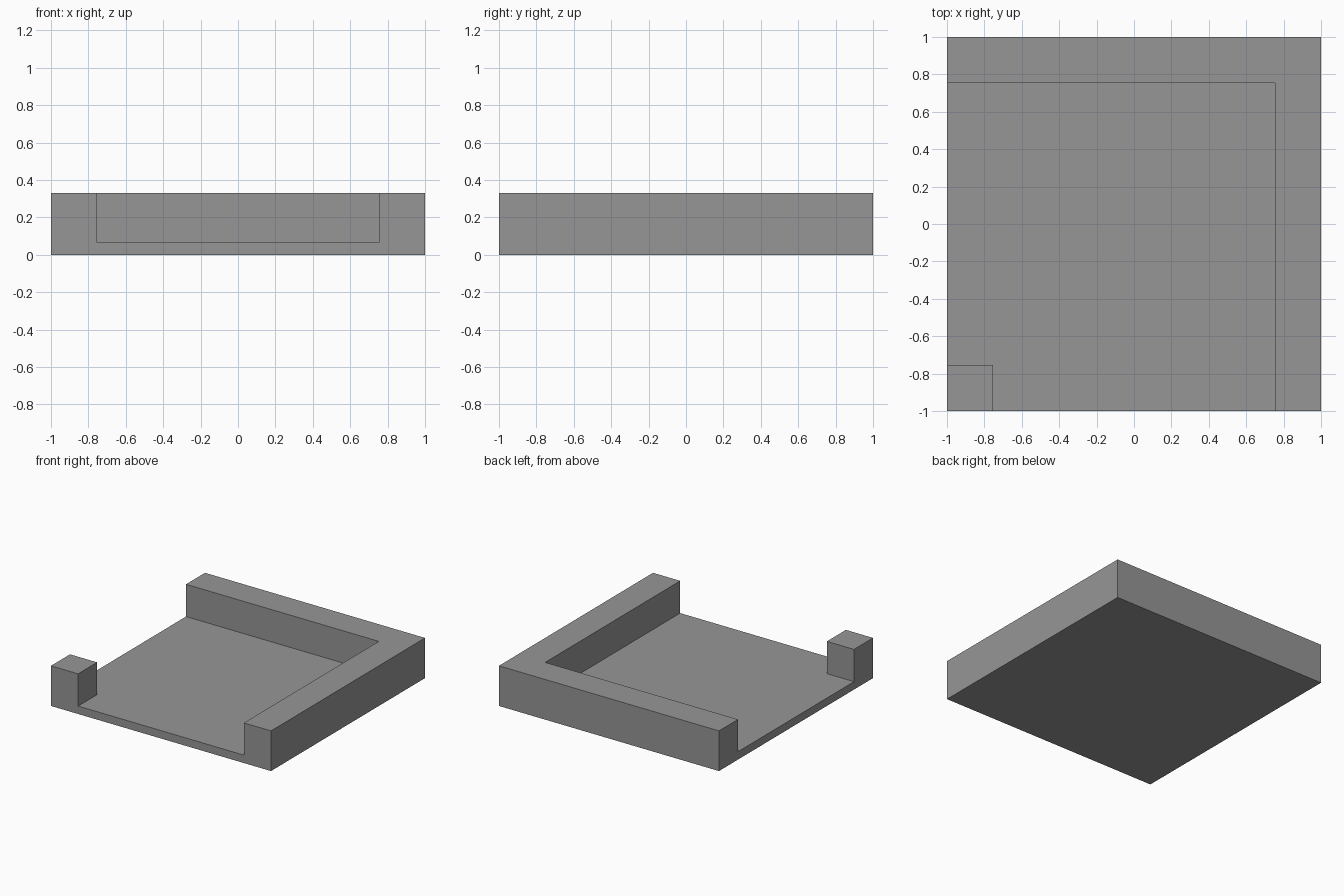
import bpy
import bmesh
from mathutils import Matrix, Vector

FLOOR, TOP, INNER = 0.065, 0.33, 0.753

if "Cube" in bpy.data.objects:
    bpy.data.objects.remove(bpy.data.objects["Cube"])

# Plain grey material
grey = bpy.data.materials.new("grey")
grey.use_nodes = True
colour = (0.305, 0.305, 0.305, 1)
grey.diffuse_color = colour
grey.node_tree.nodes["Principled BSDF"].inputs["Base Color"].default_value = colour

# Floor slab
bm = bmesh.new()
bmesh.ops.create_cube(bm, size=1, matrix=Matrix.Translation((0, 0, FLOOR / 2))
                      @ Matrix.Diagonal((2, 2, FLOOR, 1)))

# Cut lines for the walls and the corner post
for axis in (Vector((1, 0, 0)), Vector((0, 1, 0))):
    for side in (-INNER, INNER):
        bmesh.ops.bisect_plane(bm, geom=bm.verts[:] + bm.edges[:] + bm.faces[:],
                               plane_co=axis * side, plane_no=axis)


def is_raised(face):
    """Back wall, left wall and the post in the opposite corner."""
    c = face.calc_center_median()
    wall = c.x > INNER or c.y > INNER
    post = c.x < -INNER and c.y < -INNER
    return face.normal.z > 0.9 and (wall or post)


# Raise the walls and post out of the slab
bm.normal_update()
raised = [f for f in bm.faces if is_raised(f)]
grown = bmesh.ops.extrude_face_region(bm, geom=raised)["geom"]
bmesh.ops.translate(bm, vec=(0, 0, TOP - FLOOR),
                    verts=[v for v in grown if isinstance(v, bmesh.types.BMVert)])
bmesh.ops.delete(bm, geom=[f for f in raised if f.is_valid], context='FACES_ONLY')

# Merge coplanar faces into clean flat sides
bmesh.ops.recalc_face_normals(bm, faces=bm.faces[:])
bmesh.ops.dissolve_limit(bm, angle_limit=0.01, verts=bm.verts[:], edges=bm.edges[:])

mesh = bpy.data.meshes.new("corner_tray")
bm.to_mesh(mesh)
bm.free()
mesh.materials.append(grey)
tray = bpy.data.objects.new("corner_tray", mesh)
bpy.context.collection.objects.link(tray)
